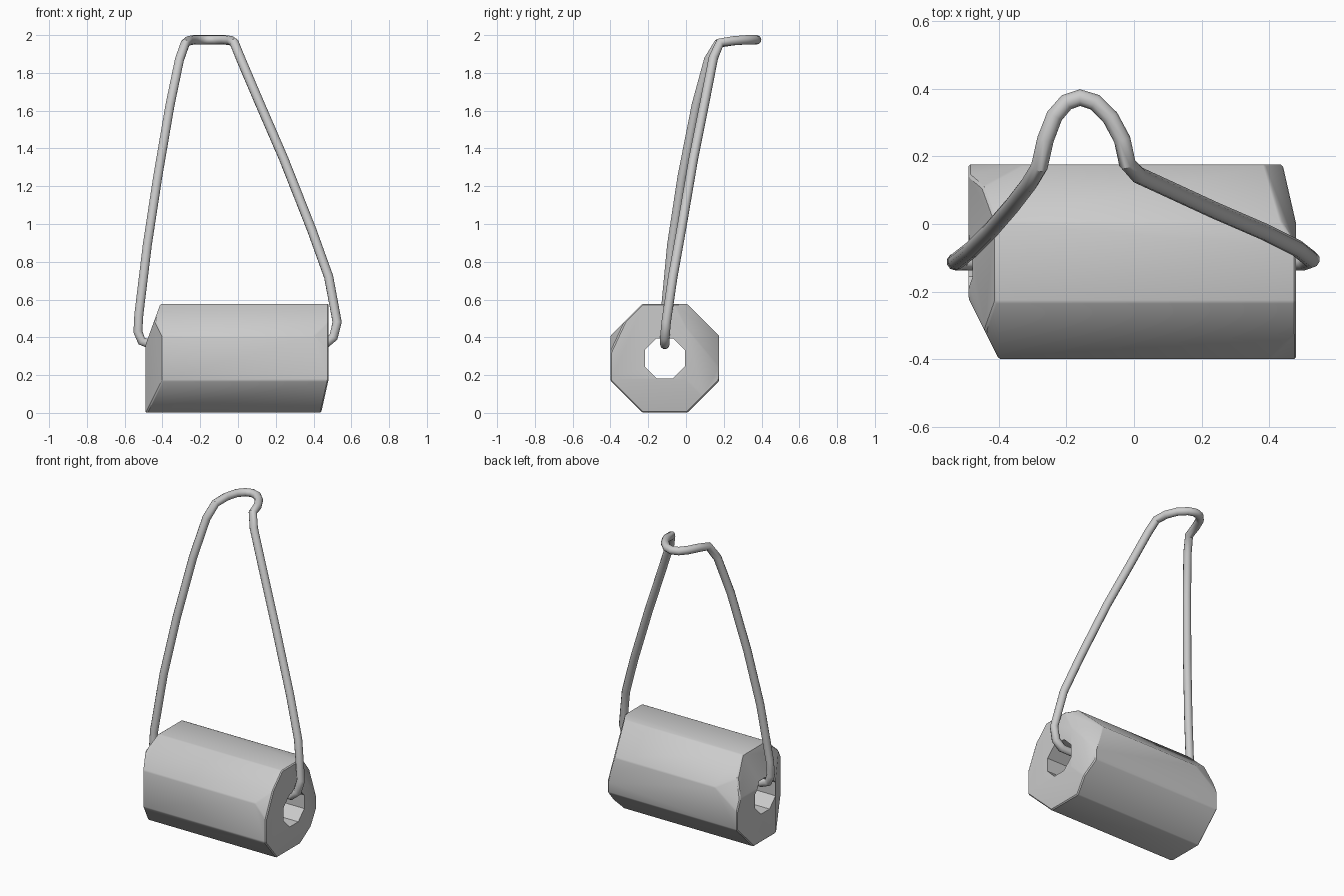
import bpy, bmesh, math
from mathutils import Vector, Matrix

if "Cube" in bpy.data.objects:
    bpy.data.objects.remove(bpy.data.objects["Cube"])

CY, CZ = -0.112, 0.289          # axis of the drum
CENTRE = Vector((0, CY, CZ))


def octagon_prism(bm, apothem, x0, x1):
    """Eight-sided prism along x with flat top and bottom."""
    r = apothem / math.cos(math.pi / 8)
    m = Matrix.Translation(((x0 + x1) / 2, CY, CZ)) @ \
        Matrix.Rotation(math.pi / 2, 4, 'Y') @ Matrix.Rotation(math.pi / 8, 4, 'Z')
    bmesh.ops.create_cone(bm, cap_ends=True, segments=8, radius1=r, radius2=r,
                          depth=x1 - x0, matrix=m)


def chip(bm, a, b, c):
    """Slice off whatever lies outside the plane through three points."""
    a, b, c = Vector(a), Vector(b), Vector(c)
    n = (b - a).cross(c - a).normalized()
    if n.dot(CENTRE - a) > 0:
        n = -n
    geom = bm.verts[:] + bm.edges[:] + bm.faces[:]
    cut = bmesh.ops.bisect_plane(bm, geom=geom, dist=1e-5, plane_co=a,
                                 plane_no=n, clear_outer=True)['geom_cut']
    edges = [e for e in cut if isinstance(e, bmesh.types.BMEdge)]
    bmesh.ops.holes_fill(bm, edges=edges, sides=0)


def make_object(name, bm):
    bmesh.ops.recalc_face_normals(bm, faces=bm.faces[:])
    me = bpy.data.meshes.new(name)
    bm.to_mesh(me)
    bm.free()
    ob = bpy.data.objects.new(name, me)
    bpy.context.collection.objects.link(ob)
    return ob


def activate(ob):
    bpy.ops.object.select_all(action='DESELECT')
    ob.select_set(True)
    bpy.context.view_layer.objects.active = ob


# drum: octagonal block with chipped ends
bm = bmesh.new()
octagon_prism(bm, 0.288, -0.49, 0.48)
chips = [
    ((-.41, 0, .58), (-.49, 0, .36), (-.49, -.1, .36)),            # left top
    ((-.40, -.4, .3), (-.49, -.22, .3), (-.49, -.22, .1)),         # left front
    ((-.33, .175, .41), (-.49, .09, .49), (-.49, .175, .29)),      # left back corner
    ((.48, 0, .18), (.44, 0, .0), (.44, -.1, .0)),                 # right bottom
    ((.48, 0, .3), (.44, .175, .3), (.44, .175, .1)),              # right back
    ((.47, -.05, .58), (.39, .16, .43), (.48, 0, .45)),            # right back top
    ((.40, -.4, .41), (.48, -.33, .47), (.48, -.4, .32)),          # right front notch
]
for pts in chips:
    chip(bm, *pts)
bmesh.ops.remove_doubles(bm, verts=bm.verts[:], dist=0.002)
drum = make_object("drum", bm)

# octagonal bore through the drum
bm = bmesh.new()
octagon_prism(bm, 0.106, -0.8, 0.8)
cutter = make_object("bore_cutter", bm)
cutter.hide_render = True
cutter.hide_set(True)

bev = drum.modifiers.new("soft_edges", 'BEVEL')
bev.width = 0.006
bev.segments = 1
bev.limit_method = 'ANGLE'
bev.angle_limit = math.radians(15)
cut = drum.modifiers.new("bore", 'BOOLEAN')
cut.operation = 'DIFFERENCE'
cut.solver = 'EXACT'
cut.object = cutter
activate(drum)
for name in ("soft_edges", "bore"):
    bpy.ops.object.modifier_apply(modifier=name)
bpy.data.objects.remove(cutter)
bpy.ops.object.shade_smooth_by_angle(angle=math.radians(30))

# wire handle: through the bore, up both sides, bent back at the top
path = [
    (-.46, -.112, .362), (-.51, -.112, .38), (-.53, -.112, .43), (-.525, -.11, .52),
    (-.48, -.075, .89), (-.425, -.02, 1.25), (-.36, .055, 1.63),
    (-.31, .12, 1.87), (-.28, .17, 1.955),
    (-.262, .25, 1.97), (-.235, .32, 1.975), (-.20, .36, 1.975), (-.16, .374, 1.975),
    (-.115, .36, 1.975), (-.07, .315, 1.975), (-.035, .25, 1.97), (-.02, .18, 1.96),
    (.012, .145, 1.88), (.11, .10, 1.65), (.24, .04, 1.35), (.39, -.025, .97),
    (.48, -.07, .72), (.525, -.105, .48), (.505, -.112, .40), (.46, -.112, .362),
]
cu = bpy.data.curves.new("wire_handle", 'CURVE')
cu.dimensions = '3D'
cu.bevel_depth = 0.025
cu.bevel_resolution = 3
sp = cu.splines.new('POLY')
sp.points.add(len(path) - 1)
for p, co in zip(sp.points, path):
    p.co = (*co, 1)
sp.use_cyclic_u = True
handle = bpy.data.objects.new("wire_handle", cu)
bpy.context.collection.objects.link(handle)
activate(handle)
bpy.ops.object.convert(target='MESH')
bpy.ops.object.shade_smooth_by_angle(angle=math.radians(40))
